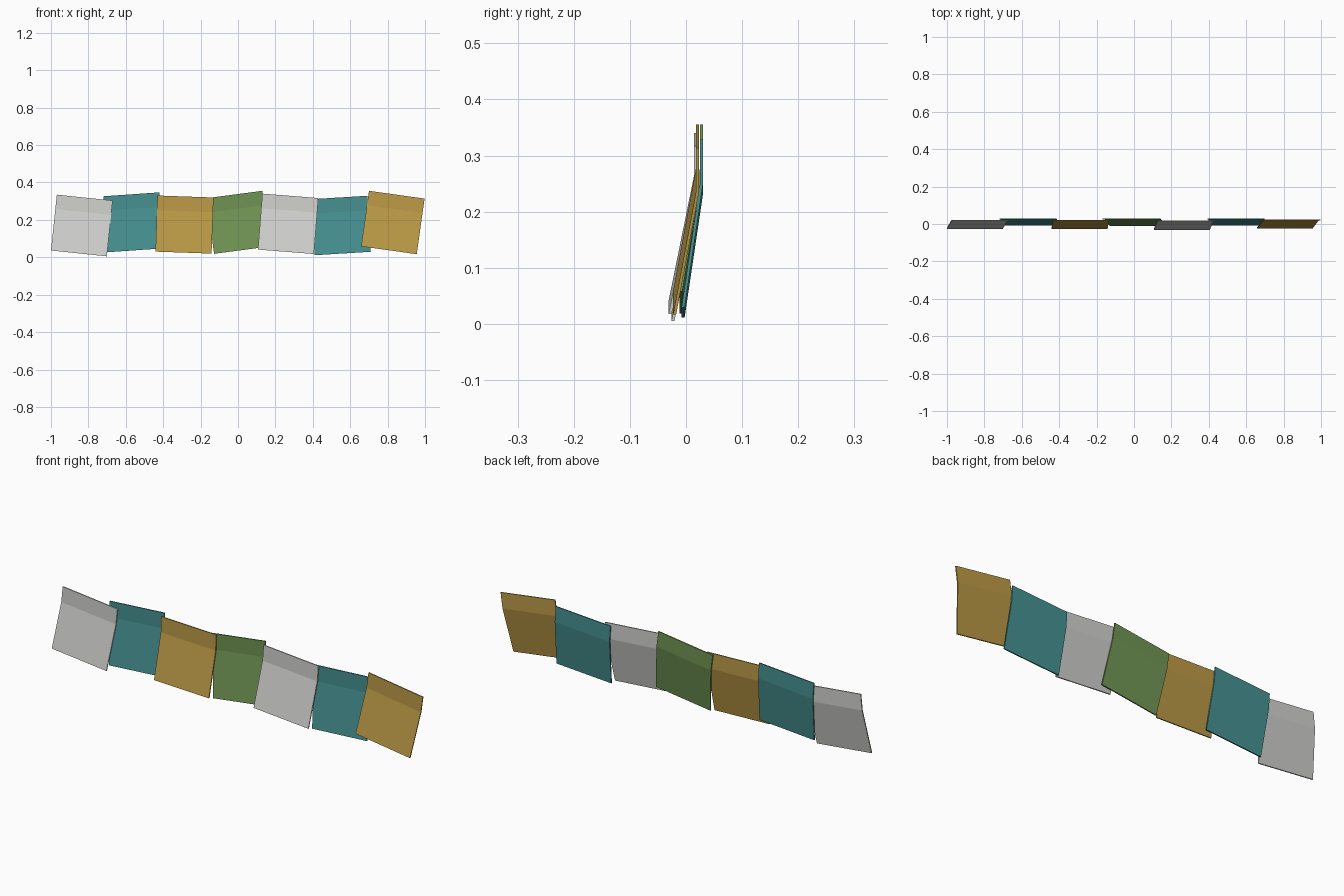
import bpy
import bmesh
from math import radians
from mathutils import Matrix, Vector

cube = bpy.data.objects.get("Cube")
if cube:
    bpy.data.objects.remove(cube, do_unlink=True)

SIZE = 0.30        # width and height of each panel
FOLD = 0.078       # height of the upright top strip
THICK = 0.0055


def srgb(*rgb):
    return [((c / 255 + 0.055) / 1.055) ** 2.4 for c in rgb] + [1.0]


def make_material(name, color):
    mat = bpy.data.materials.new(name)
    mat.use_nodes = True
    mat.diffuse_color = color
    bsdf = next(n for n in mat.node_tree.nodes if n.type == "BSDF_PRINCIPLED")
    bsdf.inputs["Base Color"].default_value = color
    return mat


white = make_material("off_white", srgb(210, 210, 207))
teal = make_material("teal", srgb(71, 145, 145))
gold = make_material("gold", srgb(189, 155, 71))
green = make_material("green", srgb(112, 148, 84))


def make_panel(name, mat, x, z, roll, top_y, bottom_y):
    """Thin square sheet with an upright top strip and a lower part leaning forward."""
    half = SIZE / 2
    profile = [(top_y, half), (top_y, half - FOLD), (bottom_y, -half)]
    outline = profile + [(y + THICK, h) for y, h in reversed(profile)]
    bm = bmesh.new()
    side = bm.faces.new([bm.verts.new((-half, y, h)) for y, h in outline])
    ext = bmesh.ops.extrude_face_region(bm, geom=[side])
    verts = [g for g in ext["geom"] if isinstance(g, bmesh.types.BMVert)]
    bmesh.ops.translate(bm, verts=verts, vec=Vector((SIZE, 0, 0)))
    bmesh.ops.recalc_face_normals(bm, faces=bm.faces)
    # Tilt in the wall plane; a positive roll lifts the +x side
    bm.transform(Matrix.Translation((x, 0, z)) @ Matrix.Rotation(radians(-roll), 4, "Y"))
    mesh = bpy.data.meshes.new(name)
    bm.to_mesh(mesh)
    bm.free()
    mesh.materials.append(mat)
    bpy.context.collection.objects.link(bpy.data.objects.new(name, mesh))


# Overlapping row: front panels alternate with panels set slightly behind
make_panel("panel_1_white", white, -0.835, 0.170, -6, 0.015, -0.026)
make_panel("panel_2_teal", teal, -0.560, 0.187, 4, 0.025, -0.008)
make_panel("panel_3_gold", gold, -0.286, 0.175, -2, 0.016, -0.026)
make_panel("panel_4_green", green, 0.001, 0.187, 7.5, 0.025, -0.012)
make_panel("panel_5_white", white, 0.268, 0.179, -4.5, 0.014, -0.031)
make_panel("panel_6_teal", teal, 0.551, 0.170, 3.5, 0.025, -0.008)
make_panel("panel_7_gold", gold, 0.828, 0.186, -8, 0.018, -0.023)
